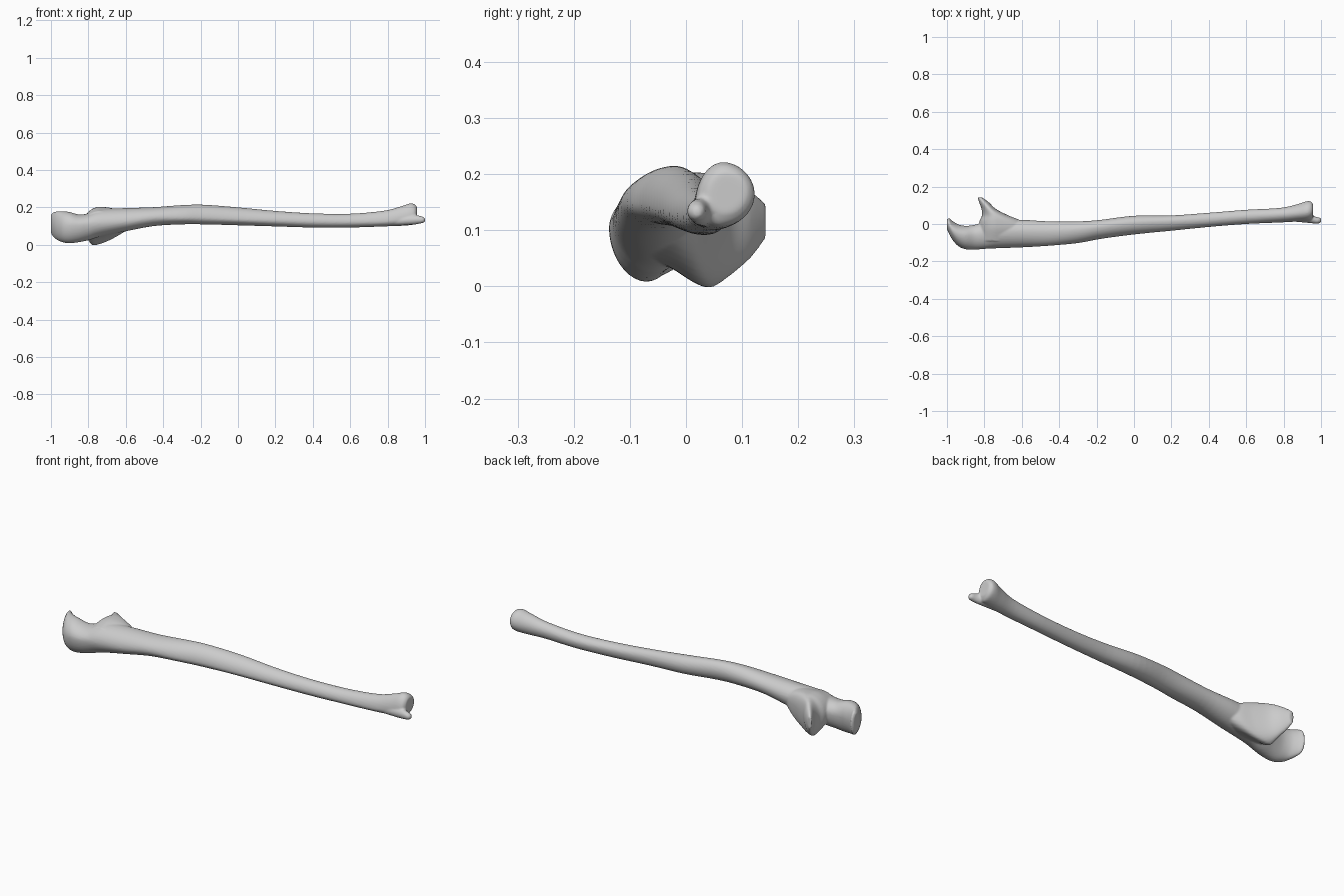
import bpy, bmesh, math

# Section row: position t, then for cross-section axes (u, v):
# umin, v at umin, umax, v at umax, vmin, u at vmin, vmax, u at vmax
ELBOW = [
    (-1.000, -0.025, 0.11, 0.022, 0.11, 0.065, 0.00, 0.160, 0.00),
    (-0.990, -0.050, 0.11, 0.032, 0.11, 0.045, 0.00, 0.172, 0.00),
    (-0.970, -0.085, 0.10, 0.016, 0.11, 0.028, -0.03, 0.178, -0.03),
    (-0.940, -0.118, 0.10, -0.002, 0.11, 0.014, -0.06, 0.179, -0.05),
    (-0.900, -0.135, 0.105, -0.010, 0.11, 0.008, -0.07, 0.175, -0.06),
    (-0.850, -0.137, 0.105, -0.004, 0.11, 0.014, -0.07, 0.162, -0.06),
    (-0.800, -0.133, 0.11, 0.010, 0.12, 0.024, -0.06, 0.168, -0.05),
    (-0.740, -0.130, 0.115, 0.020, 0.13, 0.042, -0.05, 0.190, -0.04),
]
SHAFT = [
    (-0.60, -0.125, 0.125, 0.022, 0.14, 0.072, -0.05, 0.196, -0.04),
    (-0.45, -0.116, 0.145, 0.014, 0.155, 0.100, -0.05, 0.201, -0.04),
    (-0.30, -0.102, 0.146, 0.014, 0.165, 0.109, -0.04, 0.212, -0.03),
    (-0.18, -0.080, 0.145, 0.022, 0.168, 0.109, -0.03, 0.214, -0.015),
    (0.00, -0.056, 0.136, 0.044, 0.155, 0.104, 0.00, 0.200, 0.005),
    (0.20, -0.036, 0.130, 0.046, 0.145, 0.098, 0.01, 0.181, 0.015),
    (0.40, -0.016, 0.124, 0.060, 0.138, 0.092, 0.025, 0.168, 0.025),
    (0.60, 0.000, 0.122, 0.076, 0.135, 0.092, 0.04, 0.166, 0.04),
    (0.78, 0.008, 0.125, 0.086, 0.145, 0.098, 0.045, 0.182, 0.05),
    (0.87, 0.013, 0.135, 0.105, 0.155, 0.101, 0.055, 0.205, 0.058),
    (0.92, 0.016, 0.145, 0.121, 0.162, 0.105, 0.06, 0.221, 0.065),
    (0.945, 0.022, 0.150, 0.121, 0.165, 0.110, 0.06, 0.216, 0.068),
    (0.957, 0.040, 0.165, 0.108, 0.170, 0.130, 0.07, 0.203, 0.070),
]
STYLOID = [
    (0.82, 0.016, 0.125, 0.06, 0.13, 0.104, 0.035, 0.15, 0.04),
    (0.93, 0.006, 0.132, 0.05, 0.135, 0.107, 0.03, 0.158, 0.03),
    (0.975, 0.002, 0.134, 0.038, 0.134, 0.114, 0.02, 0.154, 0.02),
    (0.993, 0.005, 0.133, 0.034, 0.133, 0.118, 0.02, 0.147, 0.02),
    (1.001, 0.013, 0.132, 0.027, 0.132, 0.125, 0.02, 0.139, 0.02),
]
# Coronoid is lofted along y, with u = x and v = z
CORONOID = [
    (-0.09, -0.83, 0.11, -0.62, 0.12, 0.060, -0.74, 0.180, -0.74),
    (-0.03, -0.83, 0.11, -0.56, 0.13, 0.034, -0.77, 0.199, -0.74),
    (0.015, -0.826, 0.11, -0.60, 0.13, 0.006, -0.77, 0.203, -0.74),
    (0.045, -0.813, 0.11, -0.67, 0.13, -0.002, -0.775, 0.200, -0.745),
    (0.080, -0.815, 0.11, -0.738, 0.12, 0.020, -0.785, 0.190, -0.77),
    (0.115, -0.828, 0.115, -0.775, 0.12, 0.050, -0.805, 0.170, -0.80),
    (0.142, -0.836, 0.12, -0.812, 0.12, 0.085, -0.825, 0.148, -0.825),
]


def catmull(a, b, c, d, t):
    return [q + 0.5 * t * (r - p + t * (2*p - 5*q + 4*r - s + t * (3*(q - r) + s - p)))
            for p, q, r, s in zip(a, b, c, d)]


def smooth_rows(rows, steps=5):
    pts = [rows[0]] + rows + [rows[-1]]
    out = [catmull(*pts[i:i + 4], k / steps)
           for i in range(len(rows) - 1) for k in range(steps)]
    return out + [rows[-1]]


def loft(bm, rows, power, along_y=False, n=40):
    rings = []
    for t, u0, vu0, u1, vu1, v0, uv0, v1, uv1 in smooth_rows(rows):
        ring = []
        for i in range(n):
            a = 2 * math.pi * i / n
            c = abs(math.cos(a)) ** (2 / power)
            s = abs(math.sin(a)) ** (2 / power)
            right, up = math.cos(a) > 0, math.sin(a) > 0
            ue, ve = (u1, vu1) if right else (u0, vu0)
            vt, ut = (v1, uv1) if up else (v0, uv0)
            u, v = ut + (ue - ut) * c, ve + (vt - ve) * s
            ring.append(bm.verts.new((u, t, v) if along_y else (t, u, v)))
        rings.append(ring)
    for a, b in zip(rings, rings[1:]):
        for i in range(n):
            j = (i + 1) % n
            bm.faces.new((a[i], a[j], b[j], b[i]))
    bm.faces.new(rings[0][::-1])
    bm.faces.new(rings[-1])


bm = bmesh.new()
# Elbow end, shaft and rounded head
loft(bm, ELBOW + SHAFT, 1.95)
# Pointed tip at the wrist end
loft(bm, STYLOID, 2.0)
# Coronoid crest below the elbow notch
loft(bm, CORONOID, 1.9, along_y=True)
bmesh.ops.recalc_face_normals(bm, faces=bm.faces)
mesh = bpy.data.meshes.new("forearm_bone")
bm.to_mesh(mesh)
bm.free()
bone = bpy.data.objects.new("forearm_bone", mesh)
bpy.context.collection.objects.link(bone)

# Fuse the overlapping parts and soften the joins
remesh = bone.modifiers.new("fuse", 'REMESH')
remesh.mode = 'VOXEL'
remesh.voxel_size = 0.005
remesh.use_smooth_shade = True
soften = bone.modifiers.new("soften", 'SMOOTH')
soften.factor = 0.5
soften.iterations = 4
